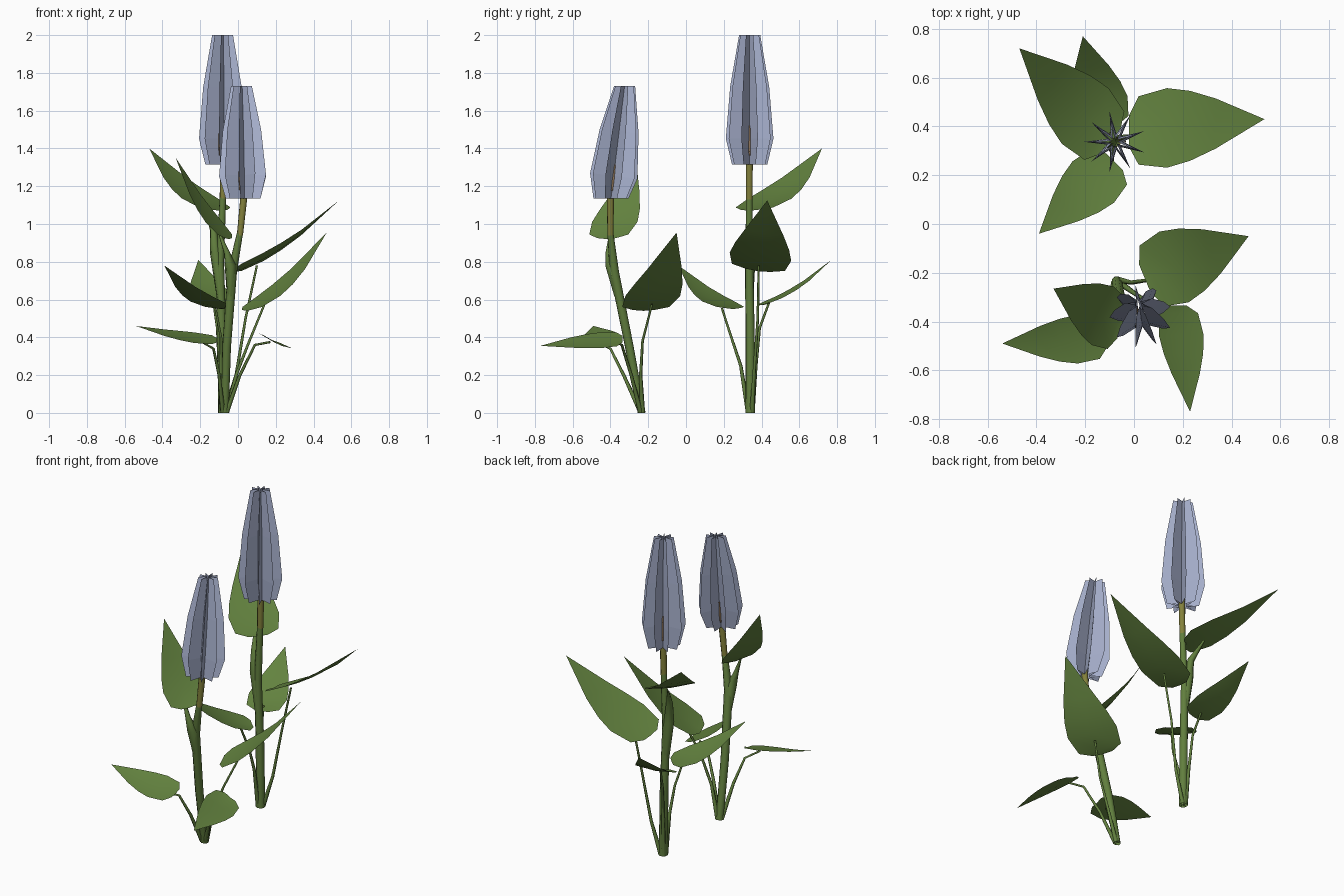
import bpy, math
from mathutils import Vector

if "Cube" in bpy.data.objects:
    bpy.data.objects.remove(bpy.data.objects["Cube"])


def material(name, rgb):
    m = bpy.data.materials.new(name)
    m.diffuse_color = (*rgb, 1)
    m.use_nodes = True
    m.node_tree.nodes["Principled BSDF"].inputs["Base Color"].default_value = m.diffuse_color
    return m


LEAF = material("leaf green", (0.125, 0.225, 0.05))
STEM = material("stem green", (0.12, 0.21, 0.048))
OLIVE = material("olive stalk", (0.23, 0.22, 0.045))
PETAL = material("pale blue petal", (0.40, 0.45, 0.63))
BROWN = material("brown stamen", (0.28, 0.18, 0.10))


def make(name, verts, faces, mats, smooth=False):
    me = bpy.data.meshes.new(name)
    me.from_pydata([tuple(v) for v in verts], [], faces)
    ob = bpy.data.objects.new(name, me)
    bpy.context.collection.objects.link(ob)
    for m in mats:
        me.materials.append(m)
    for p in me.polygons:
        p.use_smooth = smooth
    return ob


def tube(name, path, radii, mats, sides=8):
    """Tapered open tube along a list of points."""
    pts = [Vector(p) for p in path]
    verts, faces = [], []
    n = len(pts)
    for i, p in enumerate(pts):
        d = (pts[min(i + 1, n - 1)] - pts[max(i - 1, 0)]).normalized()
        u = d.cross(Vector((0.31, 0.95, 0))).normalized()
        w = d.cross(u)
        for k in range(sides):
            a = 2 * math.pi * k / sides
            v = p + (u * math.cos(a) + w * math.sin(a)) * radii[i]
            v.z = max(v.z, 0)
            verts.append(v)
    for i in range(n - 1):
        for k in range(sides):
            j = (k + 1) % sides
            faces.append((i * sides + k, i * sides + j, (i + 1) * sides + j, (i + 1) * sides + k))
    return make(name, verts, faces, mats, True)


def leaf(name, base, tip, half, sag=0.04):
    """Pointed leaf sheet with a sagging, slightly folded midrib."""
    base, tip, half = Vector(base), Vector(tip), Vector(half)
    verts, faces = [], []
    rows = [(0, .4), (.07, .86), (.28, 1), (.45, .88), (.64, .63)]
    for t, w in rows:
        mid = base.lerp(tip, t) - Vector((0, 0, sag * 4 * t * (1 - t)))
        verts += [mid - half * w, mid - Vector((0, 0, 0.012 * w)), mid + half * w]
    verts.append(tip)
    for i in range(len(rows) - 1):
        for k in (0, 1):
            a = i * 3 + k
            faces.append((a, a + 1, a + 4, a + 3))
    a = 3 * (len(rows) - 1)
    faces += [(a, a + 1, a + 3), (a + 1, a + 2, a + 3)]
    # wind the faces so that the upper side is the front
    if (tip - base).cross(half).z > 0:
        faces = [tuple(reversed(f)) for f in faces]
    return make(name, verts, faces, [LEAF], True)


def flower(name, bottom, top, phase, points=9):
    """Closed bud: star-shaped section whose points are the folded petals."""
    bottom, top = Vector(bottom), Vector(top)
    axis = (top - bottom).normalized()
    u = Vector((0, 1, 0)).cross(axis).normalized()
    w = axis.cross(u)
    rings = [(0, .095, .025), (.2, .128, .034), (.6, .105, .032), (1, .057, .012)]
    verts, faces, n = [], [], points * 2
    for t, outer, inner in rings:
        c = bottom.lerp(top, t)
        for k in range(n):
            a = math.pi * k / points + phase
            r = inner if k % 2 else outer
            p = c + (u * math.cos(a) + w * math.sin(a)) * r
            p.z = c.z if t in (0, 1) else p.z
            verts.append(p)
    for i in range(len(rings) - 1):
        for k in range(n):
            j = (k + 1) % n
            faces.append((i * n + k, i * n + j, (i + 1) * n + j, (i + 1) * n + k))
    make(name + "_petals", verts, faces, [PETAL])
    # stamens glimpsed between the petals
    for k in (3, 9, 15):
        a = math.pi * k / points + phase
        off = (u * math.cos(a) + w * math.sin(a)) * 0.036
        tube(name + "_stamen", [bottom.lerp(top, t) + off for t in (.07, .17, .3)],
             [.005, .01, .005], [BROWN], 5)


# tall plant
tube("tall_stem", [(-.08, .34, 0), (-.085, .34, .4), (-.095, .335, .8), (-.08, .335, 1.14)],
     [.026, .025, .022, .018], [STEM])
tube("tall_flower_stalk", [(-.08, .335, 1.13), (-.075, .335, 1.36)], [.018, .02], [OLIVE])
flower("tall_flower", (-.078, .337, 1.315), (-.08, .337, 2.0), math.pi)
leaf("tall_leaf_right", (-.02, .38, .755), (.535, .43, 1.125), (0, .163, -.022), .04)
leaf("tall_leaf_back", (-.115, .395, .575), (-.21, .77, .81), (.115, .025, 0), .03)
leaf("tall_leaf_upper", (-.095, .335, 1.075), (-.47, .72, 1.4), (.095, .115, 0))
leaf("tall_leaf_front", (-.08, .255, .555), (-.39, -.04, .78), (.085, -.085, 0), .035)

# short plant
tube("short_stem", [(-.07, -.235, 0), (-.06, -.3, .35), (-.03, -.38, .75), (.01, -.4, .95)],
     [.022, .024, .026, .017], [STEM])
tube("short_flower_stalk", [(.01, -.4, .94), (.035, -.4, 1.18)], [.017, .02], [OLIVE])
flower("short_flower", (.03, -.397, 1.135), (.02, -.325, 1.73), math.pi)
leaf("short_leaf_right", (.045, -.225, .545), (.47, -.05, .955), (.06, -.145, 0), .05)
leaf("short_leaf_front", (.18, -.335, .39), (.23, -.77, .355), (.092, 0, -.042), -.005)
leaf("short_leaf_left", (-.11, -.465, .385), (-.54, -.49, .46), (0, .1, .028), .01)
leaf("short_leaf_upper", (-.05, -.42, .925), (-.33, -.265, 1.35), (.045, .12, 0))

# leaf stalks rising from the ground
for name, path in {
    "tall_right": [(-.07, .35, 0), (-.01, .36, .2), (.04, .38, .5), (.10, .385, .78)],
    "tall_back": [(-.09, .35, 0), (-.1, .37, .25), (-.11, .39, .45), (-.13, .44, .585)],
    "tall_front": [(-.09, .33, 0), (-.09, .29, .25), (-.09, .24, .4), (-.12, .19, .555)],
    "short_right": [(-.06, -.23, 0), (-.01, -.24, .2), (.06, -.23, .38), (.14, -.18, .575)],
    "short_front": [(-.06, -.24, 0), (.01, -.29, .2), (.09, -.34, .36), (.17, -.38, .375)],
    "short_left": [(-.08, -.24, 0), (-.1, -.33, .2), (-.13, -.4, .34), (-.19, -.47, .375)],
}.items():
    tube(name + "_leaf_stalk", path, [.014, .009, .007, .006], [STEM], 6)

# upper leaf stalks sheathing the stems
tube("tall_upper_sheath", [(-.09, .335, .6), (-.12, .34, .85), (-.13, .35, .97), (-.17, .42, 1.085)],
     [.022, .03, .02, .006], [STEM], 6)
tube("short_upper_sheath", [(-.04, -.36, .62), (-.04, -.395, .78), (-.06, -.41, .85), (-.1, -.4, .955)],
     [.02, .032, .016, .006], [STEM], 6)
